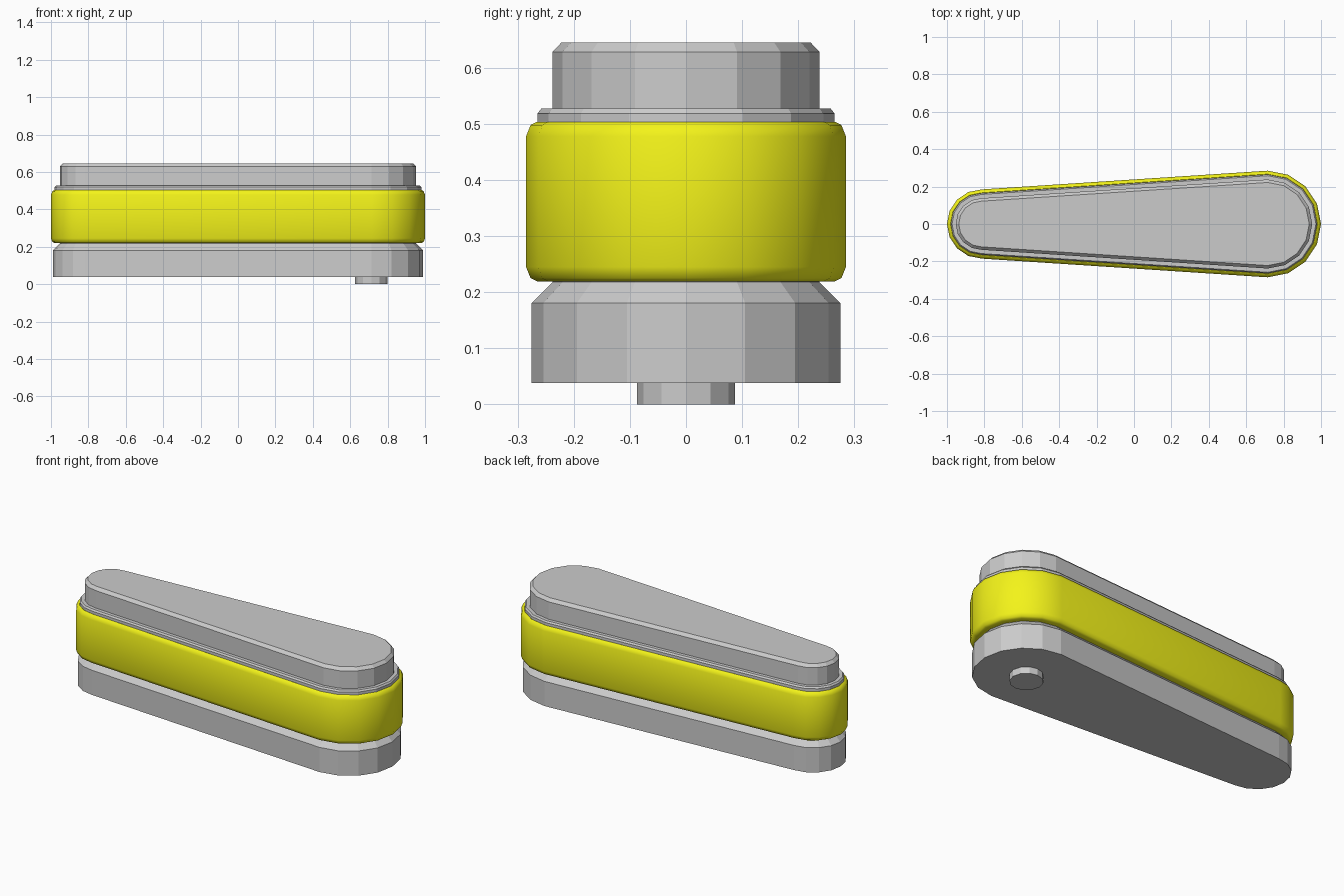
import bpy, bmesh, math
from math import pi, sin, cos

if "Cube" in bpy.data.objects:
    bpy.data.objects.remove(bpy.data.objects["Cube"])

# (centre x, radius, start angle) of the large right end and the small left end
ENDS = [(0.715, 0.285, -pi / 2), (-0.815, 0.185, pi / 2)]
STEPS = 8


def outline(inset, z):
    """Tapered rounded outline, moved inward by inset."""
    return [(cx + (r - inset) * cos(a0 + pi * i / STEPS),
             (r - inset) * sin(a0 + pi * i / STEPS), z)
            for cx, r, a0 in ENDS for i in range(STEPS + 1)]


def loft(name, profile, ring=False):
    """Stack outlines along an (inset, z) profile; cap the ends or close as a ring."""
    bm = bmesh.new()
    rows = [[bm.verts.new(p) for p in outline(d, z)] for d, z in profile]
    pairs = list(zip(rows, rows[1:]))
    if ring:
        pairs.append((rows[-1], rows[0]))
    else:
        bm.faces.new(rows[0][::-1])
        bm.faces.new(rows[-1])
    n = len(rows[0])
    for low, high in pairs:
        for i in range(n):
            j = (i + 1) % n
            bm.faces.new((low[i], low[j], high[j], high[i]))
    bmesh.ops.recalc_face_normals(bm, faces=bm.faces)
    mesh = bpy.data.meshes.new(name)
    bm.to_mesh(mesh)
    bm.free()
    obj = bpy.data.objects.new(name, mesh)
    bpy.context.collection.objects.link(obj)
    return obj


# grey lower body with chamfered shoulder
loft("base", [(0.01, 0.038), (0.01, 0.181), (0.047, 0.218), (0.047, 0.23)])

# grey upper body: collar, step and chamfered lid
loft("top_body", [(0.02, 0.49), (0.02, 0.518), (0.027, 0.527), (0.047, 0.527),
                  (0.047, 0.628), (0.063, 0.645)])

# yellow band with rounded edges wrapped around the middle
band = loft("band", [(0.047, 0.219), (0.02, 0.219), (0.008, 0.225), (0.0, 0.245),
                     (0.0, 0.478), (0.008, 0.498), (0.018, 0.503), (0.024, 0.5),
                     (0.047, 0.5)], ring=True)
yellow = bpy.data.materials.new("yellow")
yellow.diffuse_color = (0.9, 0.9, 0.01, 1)
yellow.use_nodes = True
yellow.node_tree.nodes["Principled BSDF"].inputs["Base Color"].default_value = yellow.diffuse_color
band.data.materials.append(yellow)
bpy.ops.object.select_all(action='DESELECT')
band.select_set(True)
bpy.context.view_layer.objects.active = band
bpy.ops.object.shade_smooth_by_angle(angle=math.radians(50))

# round pin below the wide end
bpy.ops.mesh.primitive_cylinder_add(vertices=12, radius=0.087, depth=0.045,
                                    location=(0.713, 0, 0.0225))
bpy.context.object.name = "pivot_pin"
